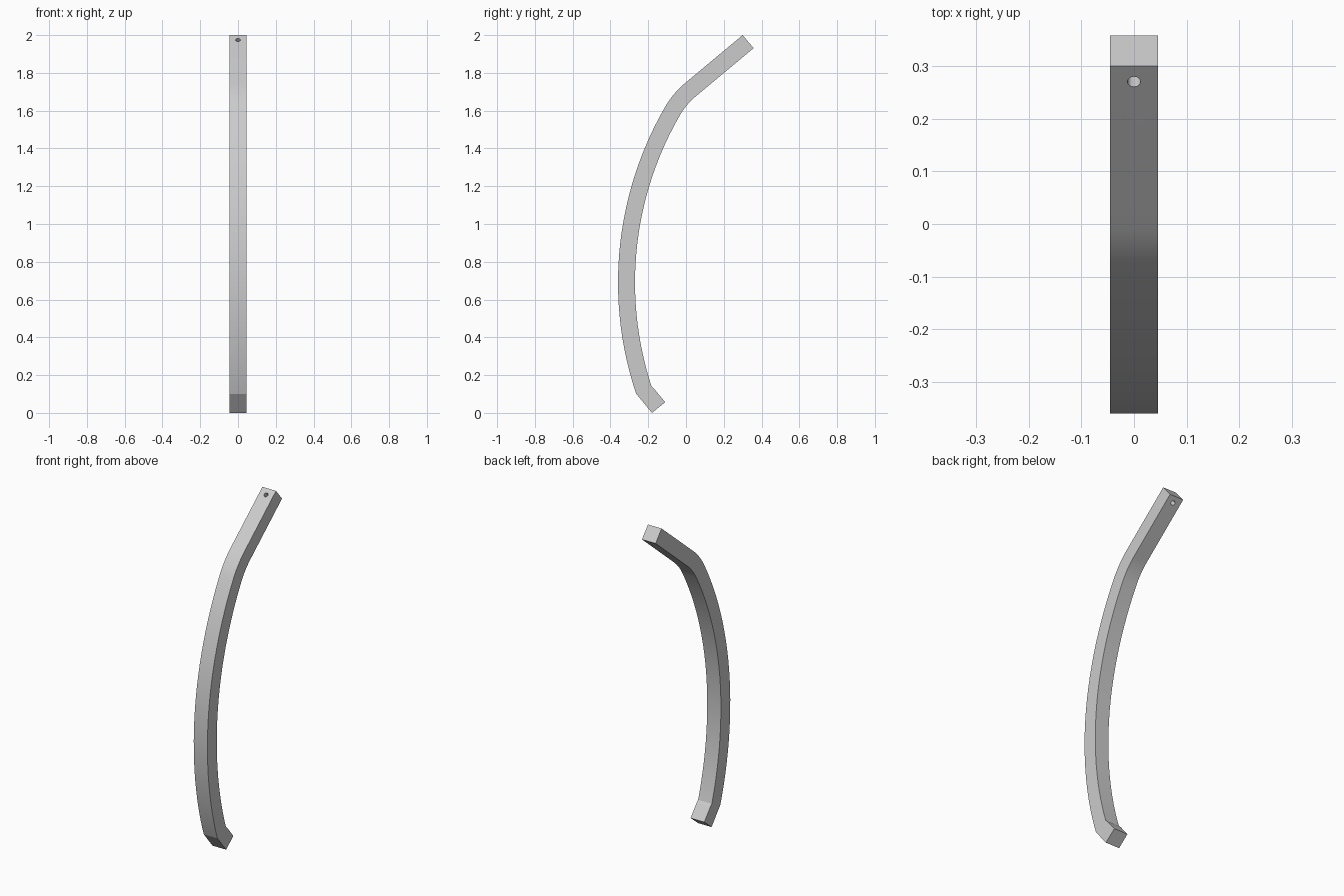
import bpy, bmesh
from math import sin, cos, radians
from mathutils import Vector, Matrix

old = bpy.data.objects.get("Cube")
if old:
    bpy.data.objects.remove(old, do_unlink=True)

HALF = 0.046    # half the bar width
THICK = 0.09    # bar depth

grey = bpy.data.materials.new("plain grey")
grey.use_nodes = True
colour = (0.6, 0.6, 0.6, 1)
grey.diffuse_color = colour
grey.node_tree.nodes["Principled BSDF"].inputs["Base Color"].default_value = colour


def inward(deg):
    """Direction from the outer face to the inner face, in (y, z)."""
    return Vector((cos(radians(deg)), -sin(radians(deg))))


def arc(centre, radius, start, end, steps):
    """Pairs of outer and inner points along an arc."""
    rows = []
    for i in range(steps + 1):
        n = inward(start + (end - start) * i / steps)
        p = centre - radius * n
        rows.append((p, p + THICK * n))
    return rows


def make_bar(name, rows):
    """Skin rectangular sections, each given by an outer and inner point."""
    bm = bmesh.new()
    rings = []
    for o, i in rows:
        pts = ((-HALF, *o), (HALF, *o), (HALF, *i), (-HALF, *i))
        rings.append([bm.verts.new(p) for p in pts])
    for a, b in zip(rings, rings[1:]):
        for k in range(4):
            m = (k + 1) % 4
            bm.faces.new((a[k], a[m], b[m], b[k]))
    bm.faces.new(rings[0])
    bm.faces.new(rings[-1])
    bmesh.ops.recalc_face_normals(bm, faces=bm.faces)
    mesh = bpy.data.meshes.new(name)
    bm.to_mesh(mesh)
    bm.free()
    mesh.materials.append(grey)
    ob = bpy.data.objects.new(name, mesh)
    bpy.context.collection.objects.link(ob)
    return ob


def activate(ob):
    bpy.ops.object.select_all(action='DESELECT')
    ob.select_set(True)
    bpy.context.view_layer.objects.active = ob


# Curved rail: mitred lower bend, long arc, tight upper bend, straight arm
centre, radius, bend = Vector((1.50, 0.69)), 1.86, 0.47
foot_n = Vector((0.78, 0.63)).normalized()
seam = Vector((-0.238, 0.07))
seam_row = (seam, seam + THICK * foot_n)
miter = (Vector((-0.263, 0.10)), Vector((-0.182, 0.14)))
long_arc = arc(centre, radius, -17, 30, 24)
bend_centre = centre - (radius - bend) * inward(30)
upper_bend = arc(bend_centre, bend, 30, 50, 8)[1:]
tip = Vector((0.30, 2.0))
arm_n = inward(50)
rail = make_bar("curved_rail", [seam_row, miter] + long_arc + upper_bend
                + [(tip, tip + THICK * arm_n)])

# Foot block at the lower end
end = Vector((-0.18, 0.0))
foot = make_bar("foot_block", [(end, end + THICK * foot_n), seam_row])

# Screw hole through the upper arm
axis = Vector((0, *arm_n))
middle = Vector((0, 0.27, 1.975)) + axis * THICK / 2
bpy.ops.mesh.primitive_cylinder_add(vertices=24, radius=0.0125, depth=0.2)
cutter = bpy.context.object
cutter.name = "hole_cutter"
cutter.hide_render = True
cutter.matrix_world = Matrix.Translation(middle) @ axis.to_track_quat('Z', 'Y').to_matrix().to_4x4()
activate(rail)
cut = rail.modifiers.new("hole", 'BOOLEAN')
cut.operation = 'DIFFERENCE'
cut.solver = 'EXACT'
cut.object = cutter
bpy.ops.object.modifier_apply(modifier=cut.name)
bpy.data.objects.remove(cutter, do_unlink=True)

for ob in (rail, foot):
    activate(ob)
    bpy.ops.object.shade_smooth_by_angle(angle=radians(15))
